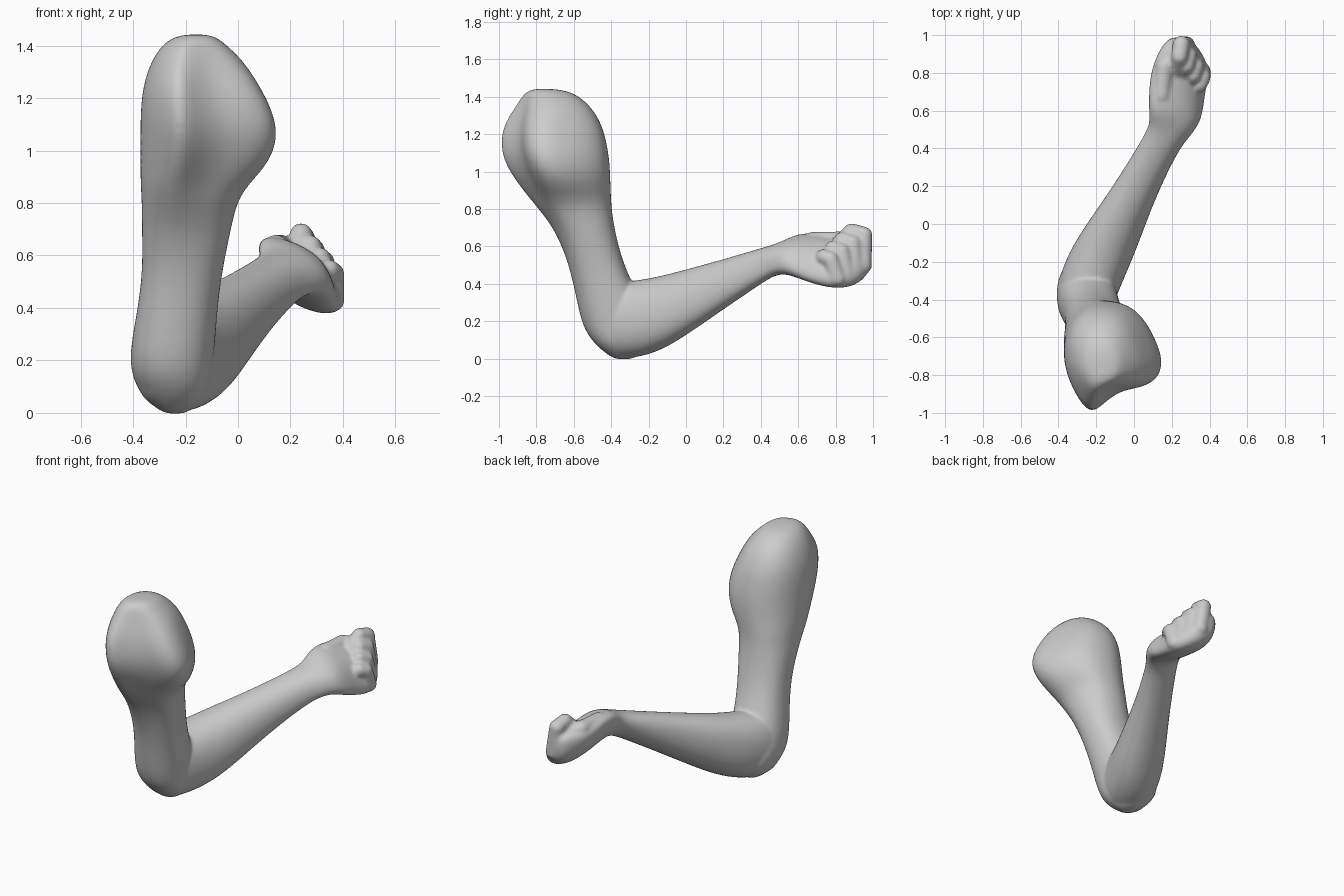
import bpy, bmesh, math
from mathutils import Vector

if "Cube" in bpy.data.objects:
    bpy.data.objects.remove(bpy.data.objects["Cube"])

N = 16
# shoulder cross-section (unit box): ridge at the front, lobe on the right
SHOULDER = [(1.06, -.14), (.94, .2), (.71, .62), (.41, .9), (.02, 1), (-.33, 1),
            (-.69, .83), (-.92, .52), (-1, .1), (-.94, -.28), (-.75, -.68),
            (-.42, -1.1), (-.14, -.86), (.22, -.62), (.61, -.58), (.96, -.45)]

bm = bmesh.new()


def loft(rings):
    rows = [[bm.verts.new(p) for p in r] for r in rings]
    faces = [bm.faces.new((a[i], a[(i + 1) % N], b[(i + 1) % N], b[i]))
             for a, b in zip(rows, rows[1:]) for i in range(N)]
    faces += [bm.faces.new(rows[0]), bm.faces.new(rows[-1])]
    bmesh.ops.recalc_face_normals(bm, faces=faces)


def full(v):
    return math.copysign(abs(v) ** .88, v)


def section(lo_a, hi_a, lo_b, hi_b, mix=0, tilt=0):
    """Full ellipse in a box, mixed towards the shoulder shape or tilted."""
    pts = []
    for i in range(N):
        t = 2 * math.pi * i / N
        u = full(math.cos(t)) * (1 - mix) + SHOULDER[i][0] * mix
        v = full(math.sin(t + tilt)) * (1 - mix) + SHOULDER[i][1] * mix
        pts.append(((lo_a + hi_a) / 2 + u * (hi_a - lo_a) * .515,
                    (lo_b + hi_b) / 2 + v * (hi_b - lo_b) * .515))
    return pts


def chain(points, r0, r1, steps=8):
    """Rounded finger made of overlapping balls along a path."""
    points = [Vector(p) for p in points]
    total = steps * (len(points) - 1)
    for k in range(total + 1):
        s = min(k // steps, len(points) - 2)
        p = points[s].lerp(points[s + 1], k / steps - s)
        ball = bmesh.ops.create_icosphere(bm, subdivisions=2, radius=r0 + (r1 - r0) * k / total)
        bmesh.ops.translate(bm, verts=ball["verts"], vec=p)


# upper arm: z, x range, y range, shoulder mix
upper = [(1.443, -.20, -.12, -.81, -.71, .2), (1.43, -.25, -.08, -.85, -.63, .3),
         (1.40, -.29, -.045, -.88, -.57, .45), (1.34, -.33, .015, -.915, -.505, .7),
         (1.25, -.36, .07, -.97, -.455, .95), (1.15, -.37, .12, -.985, -.43, 1),
         (1.05, -.37, .14, -.965, -.415, 1), (.95, -.37, .105, -.905, -.41, .9),
         (.87, -.37, .03, -.845, -.405, .65), (.80, -.365, -.01, -.79, -.40, .4),
         (.70, -.365, -.03, -.71, -.385, .2), (.55, -.362, -.06, -.64, -.35, 0),
         (.40, -.38, -.08, -.60, -.29, 0), (.25, -.41, -.09, -.57, -.2, 0),
         (.15, -.408, -.10, -.54, -.17, 0), (.07, -.37, -.11, -.48, -.17, 0),
         (.015, -.31, -.17, -.41, -.25, 0), (-.004, -.27, -.21, -.37, -.30, 0)]
loft([[(x, y, z) for x, y in section(*box, mix=m)] for z, *box, m in upper])

# forearm and palm: y, x range, z range, tilt
fore = [(-.54, -.30, -.21, .17, .26, 0), (-.50, -.36, -.15, .09, .34, 0),
        (-.40, -.405, -.10, .01, .40, 0), (-.30, -.40, -.06, .0, .41, 0),
        (-.15, -.345, .005, .035, .435, 0), (0, -.25, .06, .125, .475, 0),
        (.2, -.11, .14, .265, .53, 0), (.4, .015, .24, .40, .59, -.1),
        (.47, .055, .30, .445, .61, -.2), (.53, .085, .345, .455, .635, -.4),
        (.60, .08, .365, .43, .67, -.65), (.70, .08, .375, .395, .67, -.72),
        (.80, .09, .40, .375, .65, -.68), (.89, .12, .37, .385, .635, -.55),
        (.96, .16, .32, .43, .63, -.4), (.99, .20, .27, .50, .60, -.2)]
loft([[(x, y, z) for x, z in section(*box, tilt=t)] for y, *box, t in fore])

# thumb mound
chain([(.17, .58, .57), (.145, .68, .63), (.16, .83, .635), (.20, .88, .62)], .057, .045)

# four curled fingers, from index to little finger
index = [(.275, .945, .50), (.25, .95, .66), (.24, .885, .68), (.225, .82, .62)]
little = [(.36, .81, .43), (.362, .775, .53), (.345, .735, .545), (.31, .73, .50)]
for i in range(4):
    path = [Vector(a).lerp(Vector(b), i / 3) for a, b in zip(index, little)]
    chain(path, .053 - .001 * i, .044 - .001 * i)

mesh = bpy.data.meshes.new("bent_arm")
bm.to_mesh(mesh)
bm.free()
arm = bpy.data.objects.new("bent_arm", mesh)
bpy.context.collection.objects.link(arm)

# round the lofts, fuse everything into one skin and relax it
arm.modifiers.new("round", 'SUBSURF').levels = 2
arm.modifiers["round"].render_levels = 2
fuse = arm.modifiers.new("fuse", 'REMESH')
fuse.mode = 'VOXEL'
fuse.voxel_size = .011
fuse.use_smooth_shade = True
relax = arm.modifiers.new("relax", 'SMOOTH')
relax.factor = .5
relax.iterations = 4
